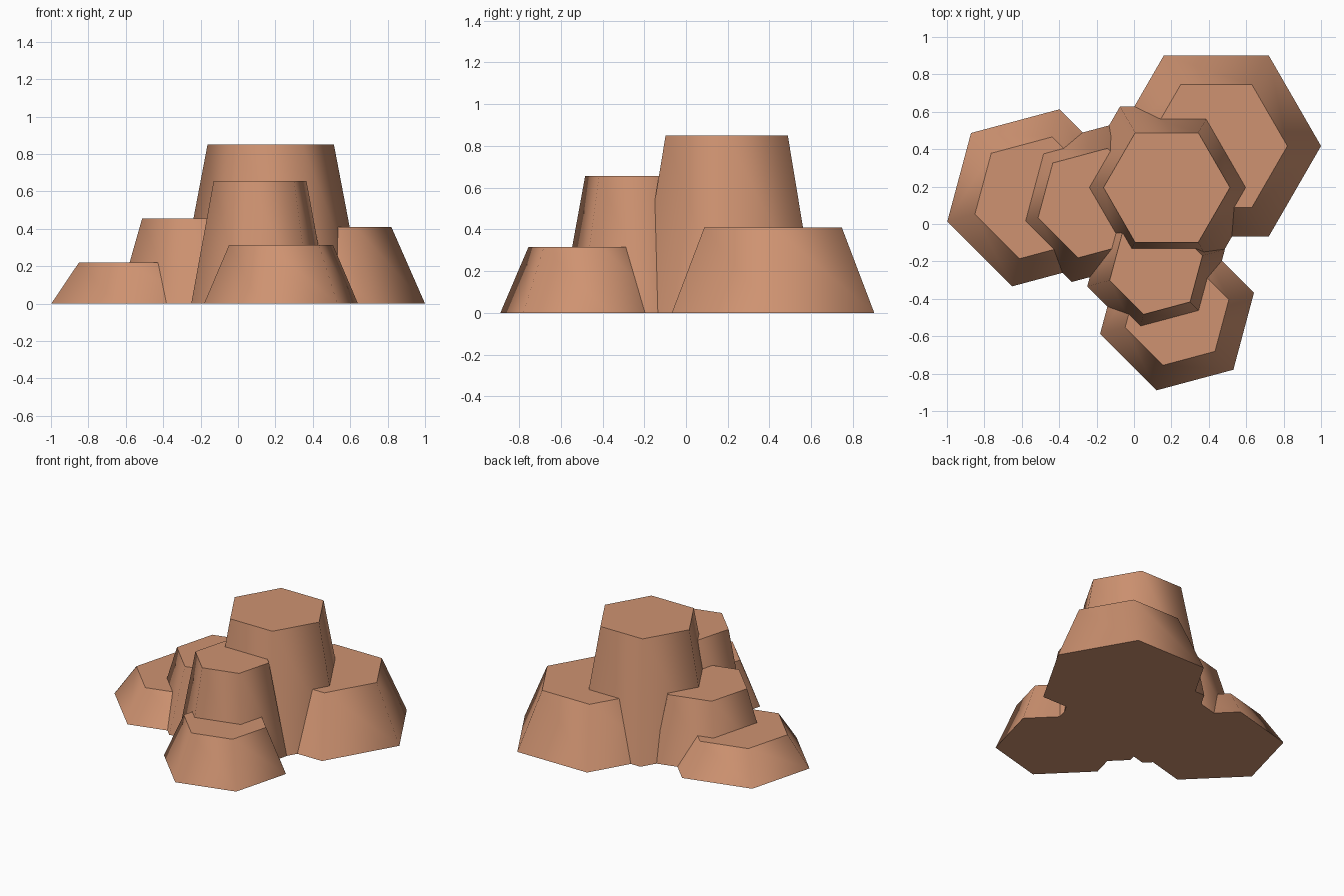
import bpy, bmesh, math

if "Cube" in bpy.data.objects:
    bpy.data.objects.remove(bpy.data.objects["Cube"])

# One sandstone colour for everything
rock = bpy.data.materials.new("sandstone")
rock.diffuse_color = (0.62, 0.29, 0.165, 1)
rock.use_nodes = True
rock.node_tree.nodes["Principled BSDF"].inputs["Base Color"].default_value = rock.diffuse_color


def hex_pillar(name, x, y, base_r, top_r, height, turn):
    """Tapered six-sided rock with smooth sides and crisp flat caps."""
    bm = bmesh.new()
    bmesh.ops.create_cone(bm, cap_ends=True, segments=6,
                          radius1=base_r, radius2=top_r, depth=height)
    for v in bm.verts:
        # snap ring corners to the wanted heading and stand on the ground
        a = round(math.degrees(math.atan2(v.co.y, v.co.x)) / 30) * 30
        r = v.co.xy.length
        a = math.radians(a - HEX_START + turn)
        v.co = (r * math.cos(a), r * math.sin(a), v.co.z + height / 2)
    for f in bm.faces:
        f.smooth = abs(f.normal.z) < 0.95 and len(f.verts) == 4
    for e in bm.edges:
        if any(len(f.verts) == 6 for f in e.link_faces):
            e.smooth = False
    bm.normal_update()
    mesh = bpy.data.meshes.new(name)
    bm.to_mesh(mesh)
    bm.free()
    mesh.materials.append(rock)
    obj = bpy.data.objects.new(name, mesh)
    obj.location = (x, y, 0)
    bpy.context.collection.objects.link(obj)
    return obj


HEX_START = 30  # the cone primitive starts with a corner on the y axis

# name, x, y, base radius, top radius, height, heading
pillars = [
    ("tall_centre_rock", 0.175, 0.195, 0.50, 0.338, 0.85, 0),
    ("wide_back_rock", 0.44, 0.417, 0.56, 0.38, 0.41, 0),
    ("low_left_rock", -0.525, 0.14, 0.49, 0.337, 0.22, 15),
    ("middle_left_rock", -0.22, 0.112, 0.437, 0.303, 0.455, 15),
    ("middle_front_rock", 0.118, -0.235, 0.381, 0.257, 0.655, 15),
    ("low_front_rock", 0.23, -0.478, 0.426, 0.287, 0.315, 15),
]
for p in pillars:
    hex_pillar(*p)
